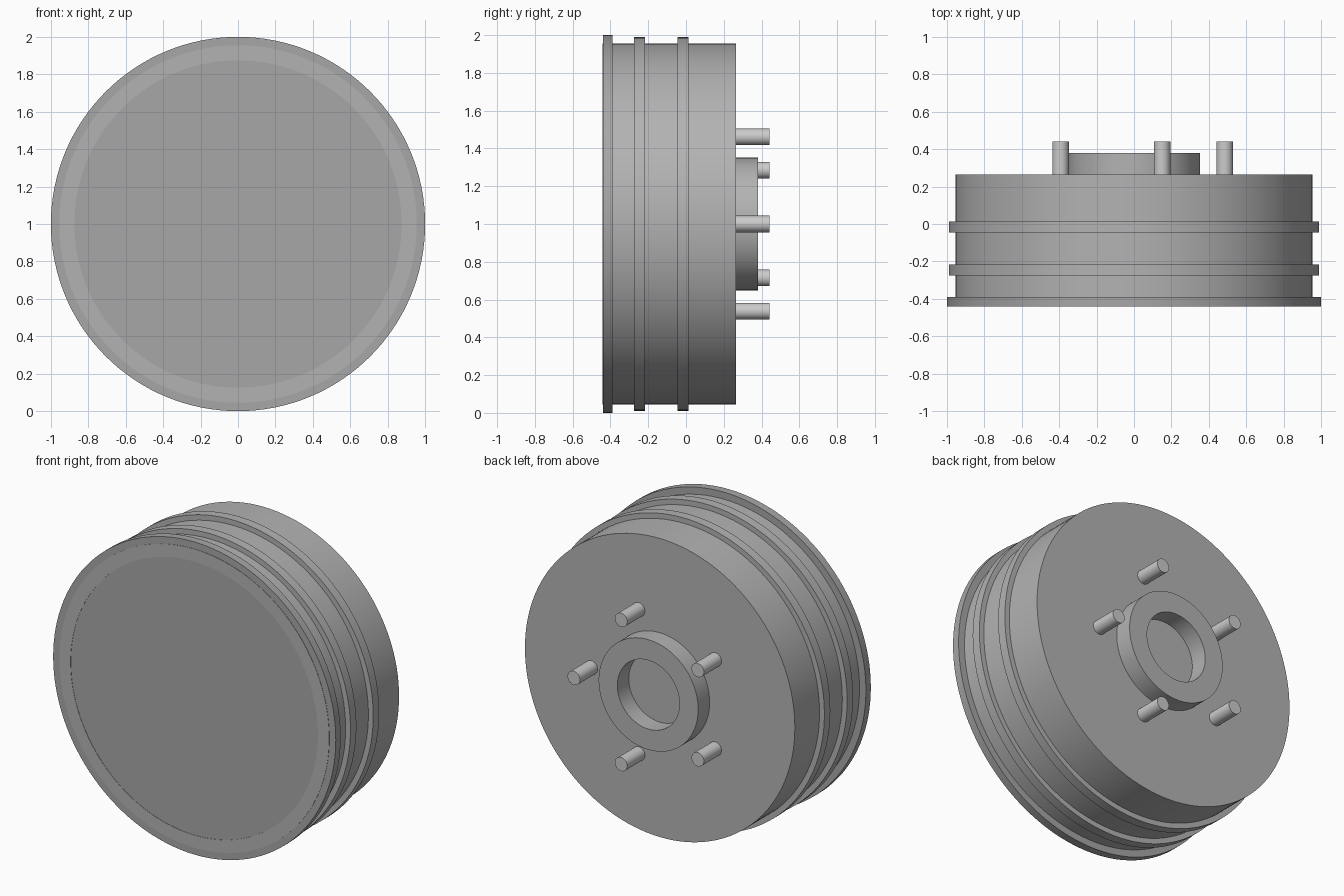
import bpy, bmesh, math

if "Cube" in bpy.data.objects:
    bpy.data.objects.remove(bpy.data.objects["Cube"])


def grey(name, v):
    m = bpy.data.materials.new(name)
    m.diffuse_color = (v, v, v, 1)
    m.use_nodes = True
    m.node_tree.nodes["Principled BSDF"].inputs["Base Color"].default_value = m.diffuse_color
    return m


CAST = grey("cast_iron", 0.45)
COVER = grey("dark_cover", 0.385)


def lathe(name, profile, mat=None, pos=(0, 0, 1), steps=128, closed=True):
    """Spin (radius, y) points about the y axis."""
    bm = bmesh.new()
    vs = [bm.verts.new((r, y, 0)) for r, y in profile]
    pairs = list(zip(vs, vs[1:]))
    if closed:
        pairs.append((vs[-1], vs[0]))
    es = [bm.edges.new(p) for p in pairs]
    bmesh.ops.spin(bm, geom=vs + es, cent=(0, 0, 0), axis=(0, 1, 0),
                   angle=math.tau, steps=steps, use_duplicate=False)
    bmesh.ops.remove_doubles(bm, verts=bm.verts[:], dist=1e-5)
    bmesh.ops.recalc_face_normals(bm, faces=bm.faces[:])
    me = bpy.data.meshes.new(name)
    bm.to_mesh(me)
    bm.free()
    if mat:
        me.materials.append(mat)
    ob = bpy.data.objects.new(name, me)
    ob.location = pos
    bpy.context.collection.objects.link(ob)
    bpy.ops.object.select_all(action='DESELECT')
    ob.select_set(True)
    bpy.context.view_layer.objects.active = ob
    bpy.ops.object.shade_smooth_by_angle(angle=math.radians(30))
    return ob


def disc(name, r, y0, y1, mat=None, **kw):
    return lathe(name, [(0, y0), (r, y0), (r, y1), (0, y1)], mat, closed=False, **kw)


def ring(name, r_in, r_out, y0, y1, mat):
    return lathe(name, [(r_in, y0), (r_out, y0), (r_out, y1), (r_in, y1)], mat)


# Hollow drum with a back plate; its rim just shows through the front cover
lathe("drum_shell", [(0, 0.264), (0.955, 0.264), (0.955, -0.442),
                     (0.875, -0.442), (0.875, 0.185), (0, 0.185)], CAST, closed=False)

# Front cover flange
disc("front_flange", 1.0, -0.44, -0.39, COVER)

# Two raised cooling ribs
for i, y in enumerate((-0.246, -0.016)):
    ring(f"cooling_rib_{i + 1}", 0.94, 0.989, y - 0.03, y + 0.03, CAST)

# Hub collar around the centre bore
ring("hub_collar", 0.22, 0.352, 0.26, 0.38, CAST)

# Five wheel studs, in default light grey
for i in range(5):
    a = math.tau * i / 5
    disc(f"wheel_stud_{i + 1}", 0.044, 0.25, 0.442, steps=32,
         pos=(0.485 * math.cos(a), 0, 1 + 0.485 * math.sin(a)))
